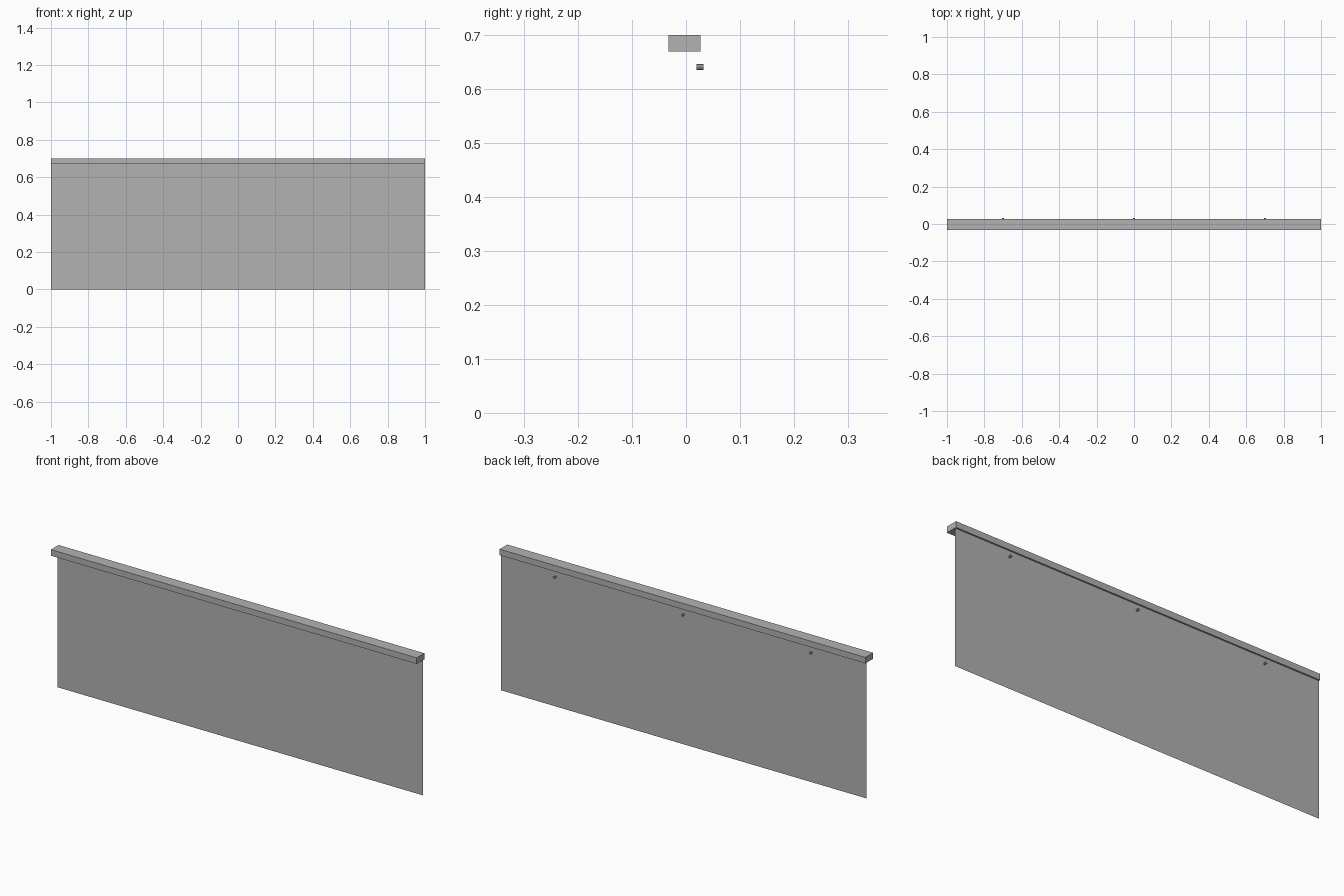
import bpy, math

if "Cube" in bpy.data.objects:
    bpy.data.objects.remove(bpy.data.objects["Cube"])

grey = bpy.data.materials.new("plain grey")
grey.diffuse_color = (0.448, 0.448, 0.448, 1)
grey.use_nodes = True
grey.node_tree.nodes["Principled BSDF"].inputs["Base Color"].default_value = grey.diffuse_color

PANEL_Y = 0.019


def finish(name):
    ob = bpy.context.object
    ob.name = name
    bpy.ops.object.transform_apply(location=True, rotation=True, scale=True)
    ob.data.materials.append(grey)
    return ob


# top rail: solid bar along the whole width
bpy.ops.mesh.primitive_cube_add(size=1, location=(0, -0.003, 0.685))
bpy.context.object.scale = (2.0, 0.0595, 0.03)
finish("top_rail")

# hanging sheet: a single flat surface behind the centre of the rail
bpy.ops.mesh.primitive_plane_add(size=1, location=(0, PANEL_Y, 0.34),
                                 rotation=(math.pi / 2, 0, 0))
bpy.context.object.scale = (1.998, 0.68, 1)
finish("hanging_panel")

# three small round studs on the back of the sheet
for label, x in (("left", -0.7), ("middle", 0), ("right", 0.7)):
    bpy.ops.mesh.primitive_cylinder_add(vertices=8, radius=0.0052, depth=0.0135,
                                        location=(x, PANEL_Y + 0.00675, 0.641),
                                        rotation=(math.pi / 2, 0, 0))
    finish("stud_" + label)
